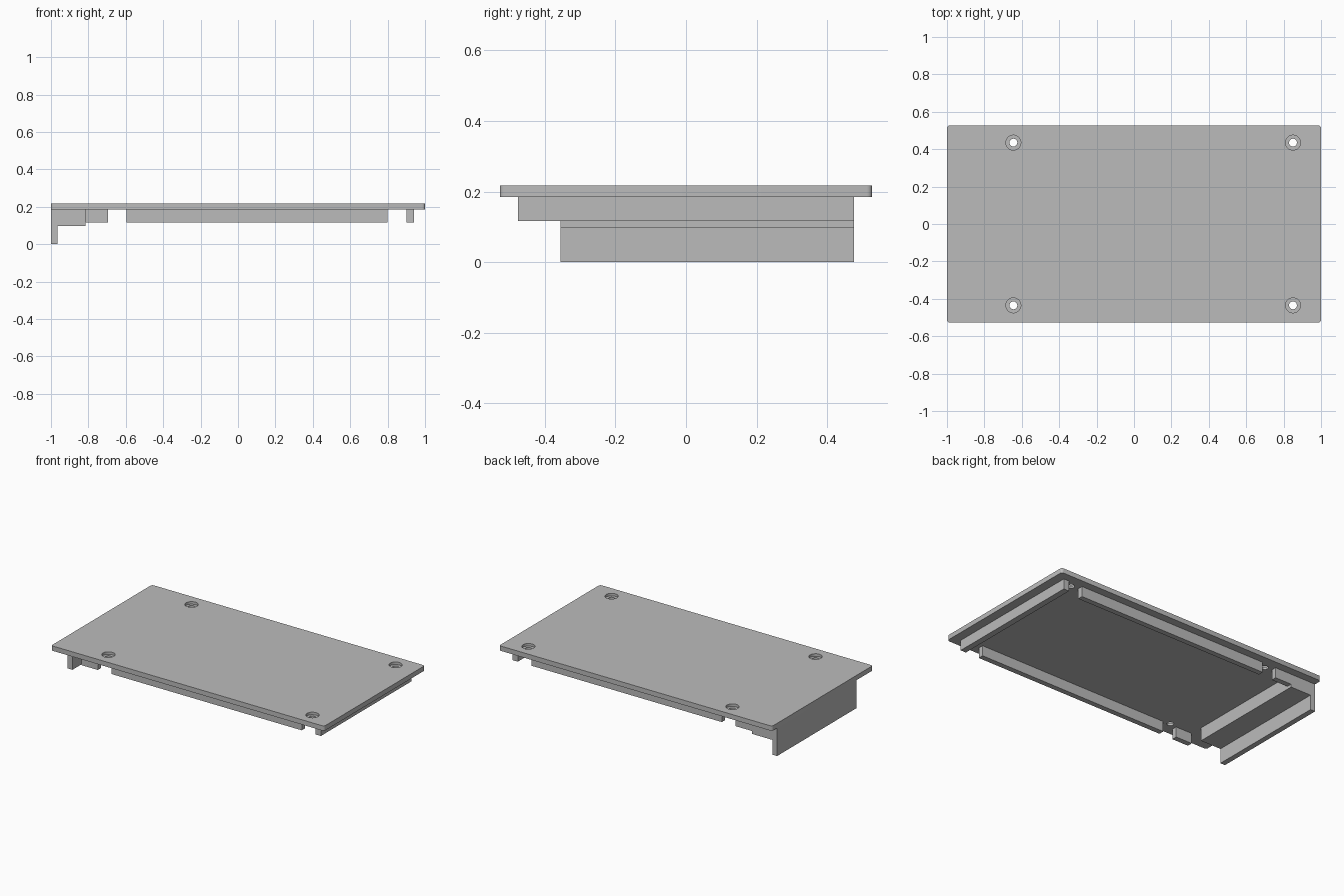
import bpy
import bmesh
from mathutils import Matrix, Vector

cube = bpy.data.objects.get("Cube")
if cube:
    bpy.data.objects.remove(cube, do_unlink=True)

GREY = (0.5, 0.5, 0.5, 1.0)
grey = bpy.data.materials.new("plain_grey")
grey.use_nodes = True
grey.diffuse_color = GREY
grey.node_tree.nodes["Principled BSDF"].inputs["Base Color"].default_value = GREY


def finish(name, bm):
    mesh = bpy.data.meshes.new(name)
    bm.to_mesh(mesh)
    bm.free()
    mesh.materials.append(grey)
    obj = bpy.data.objects.new(name, mesh)
    bpy.context.collection.objects.link(obj)
    return obj


def box(name, x, y, z, corner=0):
    """Box from (min, max) ranges, with optional rounded upright corners."""
    bm = bmesh.new()
    bmesh.ops.create_cube(bm, size=1)
    lo, hi = (Vector(p) for p in zip(x, y, z))
    for v in bm.verts:
        v.co = Vector(a + (b - a) * (c + 0.5) for a, b, c in zip(lo, hi, v.co))
    if corner:
        upright = [e for e in bm.edges
                   if abs(e.verts[0].co.z - e.verts[1].co.z) > 0.001]
        bmesh.ops.bevel(bm, geom=upright, offset=corner, segments=4,
                        profile=0.5, affect='EDGES')
    return finish(name, bm)


TOP, UNDER = 0.217, 0.185
RAIL_Z = (0.117, UNDER)
SIDE, THICK = 0.475, 0.035

# Cover plate with rounded corners
plate = box("cover_plate", (-1, 1), (-0.527, 0.527), (UNDER, TOP), corner=0.015)

# Screw holes with a wider recess for the head
for suffix, radius, z0, z1 in (("hole", 0.021, 0.1, 0.3),
                               ("recess", 0.04, 0.2, 0.3)):
    bm = bmesh.new()
    for x in (-0.645, 0.85):
        for y in (-0.435, 0.435):
            bmesh.ops.create_cone(
                bm, cap_ends=True, segments=32, radius1=radius, radius2=radius,
                depth=z1 - z0, matrix=Matrix.Translation((x, y, (z0 + z1) / 2)))
    cutter = finish("screw_" + suffix + "_cutter", bm)
    cutter.hide_render = True
    mod = plate.modifiers.new("screw_" + suffix, 'BOOLEAN')
    mod.operation = 'DIFFERENCE'
    mod.solver = 'EXACT'
    mod.object = cutter
    bpy.context.view_layer.objects.active = plate
    bpy.ops.object.modifier_apply(modifier=mod.name)
    bpy.data.objects.remove(cutter, do_unlink=True)

bpy.ops.object.select_all(action='DESELECT')
plate.select_set(True)
bpy.ops.object.shade_smooth_by_angle()

# Locating rails along the front and back
for side, y in (("front", (-SIDE, THICK - SIDE)), ("back", (SIDE - THICK, SIDE))):
    box(side + "_long_rail", (-0.595, 0.80), y, RAIL_Z)
    box(side + "_short_rail", (-0.815, -0.695), y, RAIL_Z)

# Rail across the left end
box("left_end_rail", (0.90, 0.94), (-SIDE, SIDE), RAIL_Z)

# Thick block and hanging wall at the right end
END_Y = (-0.355, SIDE)
box("right_end_block", (-0.965, -0.815), END_Y, (0.098, UNDER))
box("right_end_wall", (-1, -0.965), END_Y, (0, UNDER))
